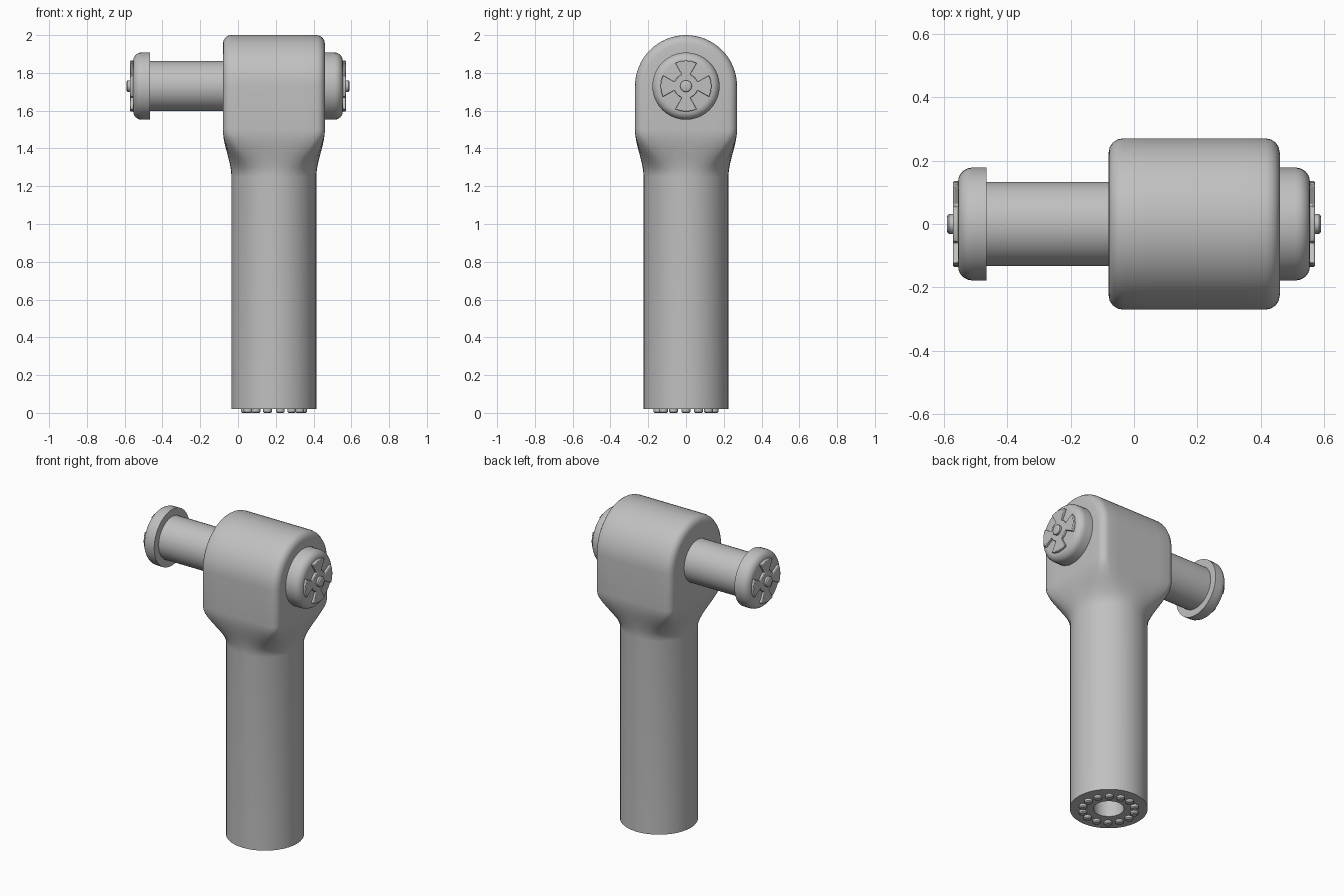
import bpy, bmesh
from math import sin, cos, pi, radians
from mathutils import Matrix, Vector

cube = bpy.data.objects.get("Cube")
if cube:
    bpy.data.objects.remove(cube, do_unlink=True)

grey = bpy.data.materials.new("plain grey")
grey.use_nodes = True
colour = (0.53, 0.53, 0.53, 1)
grey.diffuse_color = colour
grey.node_tree.nodes["Principled BSDF"].inputs["Base Color"].default_value = colour

CX = 0.19      # handle axis in x
PZ = 1.73      # pin axis height
HEAD = 0.27    # half width of the head
TUBE = 0.225   # handle radius
BASE = 0.02    # underside of the handle


def finish(name, bm, bevel=0, angle=35):
    bmesh.ops.recalc_face_normals(bm, faces=bm.faces)
    mesh = bpy.data.meshes.new(name)
    bm.to_mesh(mesh)
    bm.free()
    mesh.materials.append(grey)
    ob = bpy.data.objects.new(name, mesh)
    bpy.context.scene.collection.objects.link(ob)
    bpy.ops.object.select_all(action='DESELECT')
    ob.select_set(True)
    bpy.context.view_layer.objects.active = ob
    bpy.ops.object.shade_smooth_by_angle(angle=radians(angle))
    if bevel:
        mod = ob.modifiers.new("soft edges", 'BEVEL')
        mod.width, mod.segments = bevel, 2
    return ob


def loft(bm, rings, cap_start=True, cap_end=True):
    loops = [[bm.verts.new(p) for p in ring] for ring in rings]
    for a, b in zip(loops, loops[1:]):
        for i in range(len(a)):
            j = (i + 1) % len(a)
            bm.faces.new((a[i], a[j], b[j], b[i]))
    if cap_start:
        bm.faces.new(loops[0])
    if cap_end:
        bm.faces.new(loops[-1])


def lathe_x(name, profile, sides=40):
    """Revolve (x, radius) pairs around the pin axis."""
    bm = bmesh.new()
    loft(bm, [[(x, r * cos(2 * pi * i / sides), PZ + r * sin(2 * pi * i / sides))
               for i in range(sides)] for x, r in profile])
    return finish(name, bm)


# Cross-section of the head: a square with rounded corners
corner = 0.045
flat = HEAD - corner
quarter = [(HEAD, flat * k / 3) for k in range(3)]
quarter += [(flat + corner * cos(a), flat + corner * sin(a))
            for a in (pi / 2 * k / 4 for k in range(5))]
quarter += [(flat * k / 3, HEAD) for k in (2, 1)]
square = []
for q in range(4):
    turn = Matrix.Rotation(q * pi / 2, 2)
    square += [turn @ Vector(p) for p in quarter]
N = len(square)
circle = [Vector((cos(2 * pi * i / N), sin(2 * pi * i / N))) for i in range(N)]


def circle_ring(r, z):
    return [(CX + r * p.x, r * p.y, z) for p in circle]


# Handle and head as one skin: socket, tube, flare, then an arched top
rings = [circle_ring(0.088, 0.3), circle_ring(0.088, BASE),
         circle_ring(TUBE, BASE), circle_ring(TUBE, 1.25)]
for k in range(1, 11):
    t = k / 10
    s = t * t * (3 - 2 * t)
    mix = [c * TUBE * (1 - s) + p * s for c, p in zip(circle, square)]
    rings.append([(CX + p.x, p.y, 1.25 + 0.25 * t) for p in mix])
for k in range(17):
    a = pi / 2 * k / 16
    rings.append([(CX + p.x, p.y * cos(a), PZ + abs(p.y) * sin(a)) for p in square])
bm = bmesh.new()
loft(bm, rings, cap_end=False)
bmesh.ops.remove_doubles(bm, verts=bm.verts, dist=0.0005)
finish("handle_and_head", bm)

# Studs around the socket
bm = bmesh.new()
for i in range(14):
    a = 2 * pi * i / 14
    x, y = CX + 0.152 * cos(a), 0.152 * sin(a)
    loft(bm, [[(x + r * cos(pi * j / 8), y + r * sin(pi * j / 8), z) for j in range(16)]
              for r, z in ((0.023, 0.03), (0.023, 0.006), (0.017, 0))])
finish("base_studs", bm)

# Cross pin
lathe_x("pin", [(-0.5, 0.133), (0.3, 0.133)])

# End caps with a raised four-blade emblem and a centre button
blade = []
for q in range(4):
    for r, deg in ((0.065, -45), (0.065, -32), (0.065, -20), (0.135, -25), (0.135, -12),
                   (0.135, 0), (0.135, 12), (0.135, 25), (0.065, 20), (0.065, 32)):
        a = radians(deg + 90 * q)
        blade.append((r * cos(a), r * sin(a)))

for side, sx in (("left", 1), ("right", -1)):
    inner = 0.44 if sx > 0 else 0.465
    round_edge = [(0.51 + 0.045 * sin(a), 0.133 + 0.045 * cos(a))
                  for a in (pi / 2 * k / 6 for k in range(7))]
    lathe_x(side + "_cap", [(sx * x, r) for x, r in [(inner, 0.178)] + round_edge])
    bm = bmesh.new()
    loft(bm, [[(sx * x, y, PZ + z) for y, z in blade] for x in (0.545, 0.571)])
    finish(side + "_blades", bm, bevel=0.004)
    lathe_x(side + "_button", [(sx * 0.56, 0.031), (sx * 0.584, 0.031),
                               (sx * 0.588, 0.028), (sx * 0.59, 0.022)], 24)
